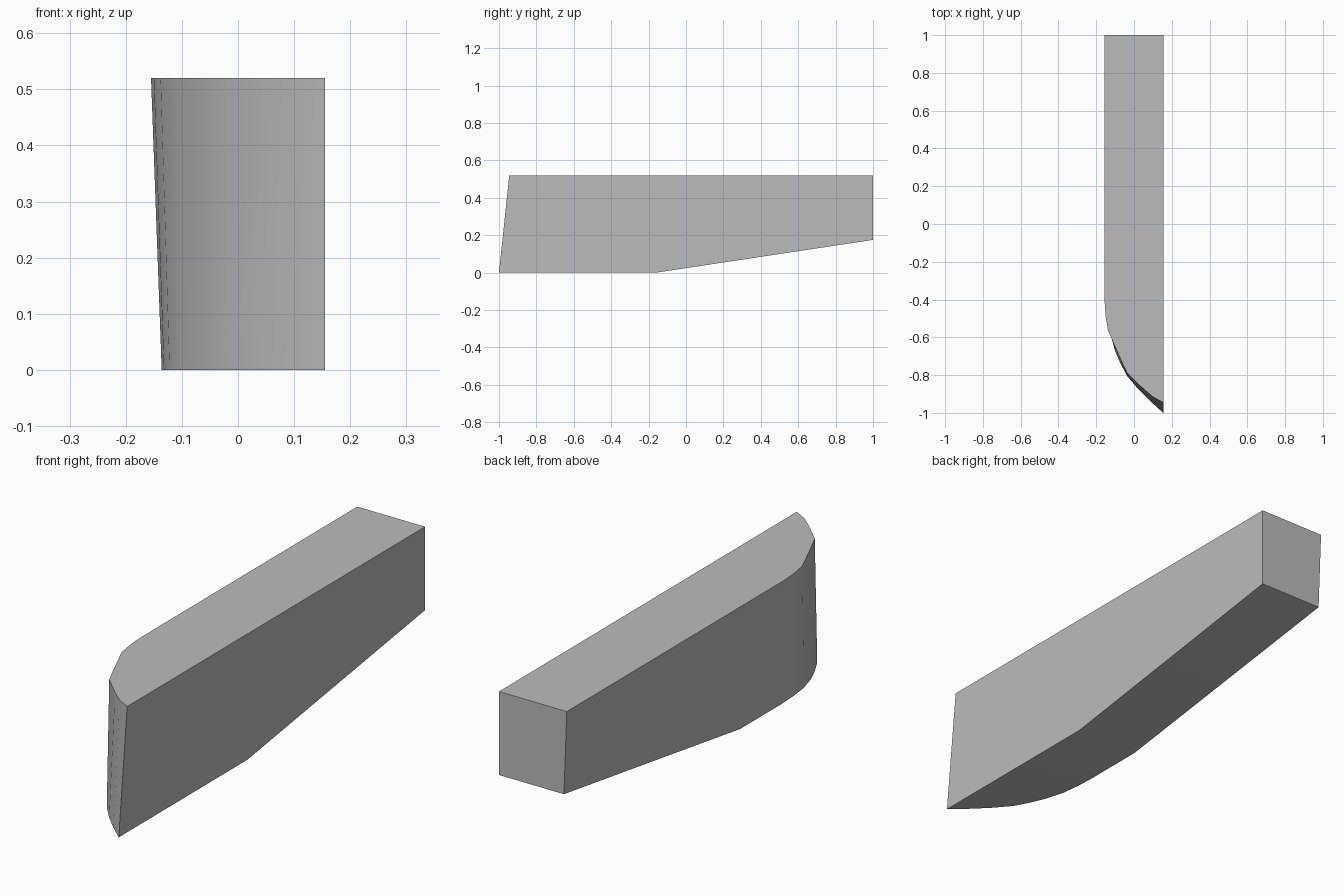
import bpy, bmesh, math

if "Cube" in bpy.data.objects:
    bpy.data.objects.remove(bpy.data.objects["Cube"], do_unlink=True)

HEIGHT = 0.52
SIDE = 0.155    # flat side plane
BREAK = -0.16   # where the underside starts to rise
RISE = 0.175    # underside height at the back

# Nose curve, flat side to tapered side: top x, y and bottom x, y
nose = [
    (SIDE, -0.945, SIDE, -1.0),
    (0.10, -0.915, 0.085, -0.937),
    (0.046, -0.869, 0.025, -0.877),
    (-0.037, -0.788, -0.035, -0.807),
    (-0.07, -0.717, -0.07, -0.742),
    (-0.104, -0.64, -0.10, -0.672),
    (-0.138, -0.563, -0.122, -0.595),
    (-0.15, -0.49, -0.132, -0.515),
    (-SIDE, -0.42, -0.136, -0.43),
]

# Straight body behind the nose
top = [(a, b, HEIGHT) for a, b, c, d in nose]
bottom = [(c, d, 0) for a, b, c, d in nose]
top += [(-SIDE, BREAK, HEIGHT), (-SIDE, 1, HEIGHT), (SIDE, 1, HEIGHT), (SIDE, BREAK, HEIGHT)]
bottom += [(-0.136, BREAK, 0), (-0.142, 1, RISE), (SIDE, 1, RISE), (SIDE, BREAK, 0)]

bm = bmesh.new()
upper = [bm.verts.new(p) for p in top]
lower = [bm.verts.new(p) for p in bottom]
n = len(upper)

# Walls, top, flat front underside and rising rear underside
for i in range(n):
    j = (i + 1) % n
    bm.faces.new((upper[i], upper[j], lower[j], lower[i]))
bm.faces.new(upper)
bm.faces.new(lower[:-3] + lower[-1:])
bm.faces.new(lower[-4:])
bmesh.ops.recalc_face_normals(bm, faces=bm.faces)

mesh = bpy.data.meshes.new("tapered_block")
bm.to_mesh(mesh)
bm.free()
block = bpy.data.objects.new("tapered_block", mesh)
bpy.context.collection.objects.link(block)

# Single grey finish
grey = bpy.data.materials.new("plain_grey")
grey.use_nodes = True
colour = (0.5, 0.5, 0.5, 1)
grey.diffuse_color = colour
grey.node_tree.nodes["Principled BSDF"].inputs["Base Color"].default_value = colour
mesh.materials.append(grey)

# Smooth nose, sharp outer edges
bpy.ops.object.select_all(action="DESELECT")
block.select_set(True)
bpy.context.view_layer.objects.active = block
bpy.ops.object.shade_smooth_by_angle(angle=math.radians(30))
